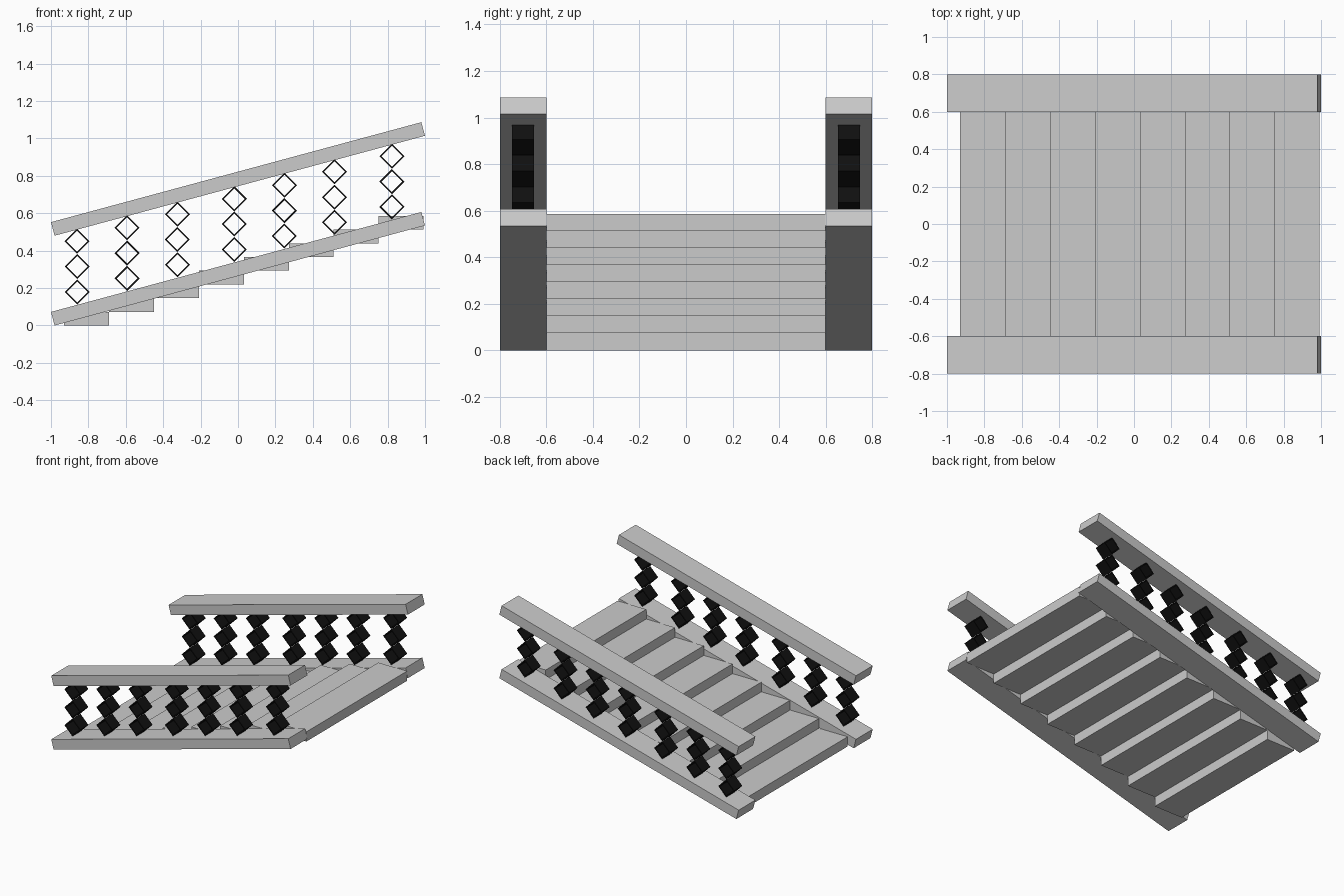
import bpy, bmesh
from mathutils import Vector
from math import radians, sin, cos

if "Cube" in bpy.data.objects:
    bpy.data.objects.remove(bpy.data.objects["Cube"])

black = bpy.data.materials.new("black_iron")
black.diffuse_color = (0.005, 0.005, 0.005, 1)
black.use_nodes = True
black.node_tree.nodes["Principled BSDF"].inputs["Base Color"].default_value = black.diffuse_color
SLOPE = radians(15.1)


def make_object(name, bm, mat=None):
    bmesh.ops.recalc_face_normals(bm, faces=bm.faces)
    me = bpy.data.meshes.new(name)
    bm.to_mesh(me)
    bm.free()
    if mat:
        me.materials.append(mat)
    ob = bpy.data.objects.new(name, me)
    bpy.context.collection.objects.link(ob)
    return ob


def prism(name, profile, y0, y1):
    """Extrude an x-z outline along y."""
    bm = bmesh.new()
    face = bm.faces.new([bm.verts.new((x, y0, z)) for x, z in profile])
    out = bmesh.ops.extrude_face_region(bm, geom=[face])
    verts = [g for g in out["geom"] if isinstance(g, bmesh.types.BMVert)]
    bmesh.ops.translate(bm, verts=verts, vec=Vector((0, y1 - y0, 0)))
    return make_object(name, bm)


def rail(name, y, base_z):
    """Sloped plank whose lowest corner sits at base_z."""
    t, length = 0.075, 2.051
    ox = -1 + t * sin(SLOPE)
    c, s = cos(SLOPE), sin(SLOPE)
    pts = [(0, 0), (length, 0), (length, t), (0, t)]
    prism(name, [(ox + u * c - v * s, base_z + u * s + v * c) for u, v in pts],
          y - 0.1, y + 0.1)


def baluster(name, x, y, mid_z):
    """Three stacked open diamond frames."""
    bm = bmesh.new()
    dirs = [(1, 0), (0, 1), (-1, 0), (0, -1)]
    for k in (-1, 0, 1):
        zc = mid_z + k * 0.1355
        rings = [[bm.verts.new((x + r * dx, y + dy, zc + r * dz)) for dx, dz in dirs]
                 for r, dy in ((0.067, -0.048), (0.067, 0.048), (0.056, 0.048), (0.056, -0.048))]
        for i in range(4):
            a, b = rings[i], rings[(i + 1) % 4]
            for j in range(4):
                n = (j + 1) % 4
                bm.faces.new((a[j], a[n], b[n], b[j]))
    make_object(name, bm, black)


# Stair treads
RUN, RISE = 0.2403, 0.0732
for i in range(8):
    x0, z0 = -0.93 + i * RUN, i * RISE
    prism(f"tread_{i + 1}",
          [(x0, z0), (x0 + RUN, z0), (x0 + RUN, z0 + RISE), (x0, z0 + RISE)], -0.6, 0.6)

# Stringers, handrails and balusters on both sides
for side, y in (("front", -0.7), ("back", 0.7)):
    rail(f"{side}_stringer", y, 0.0)
    rail(f"{side}_handrail", y, 0.48)
    for i, x in enumerate((-0.86, -0.593, -0.324, -0.02, 0.248, 0.516, 0.823)):
        baluster(f"{side}_baluster_{i + 1}", x, y, 0.315 + 0.27 * (x + 0.86))
